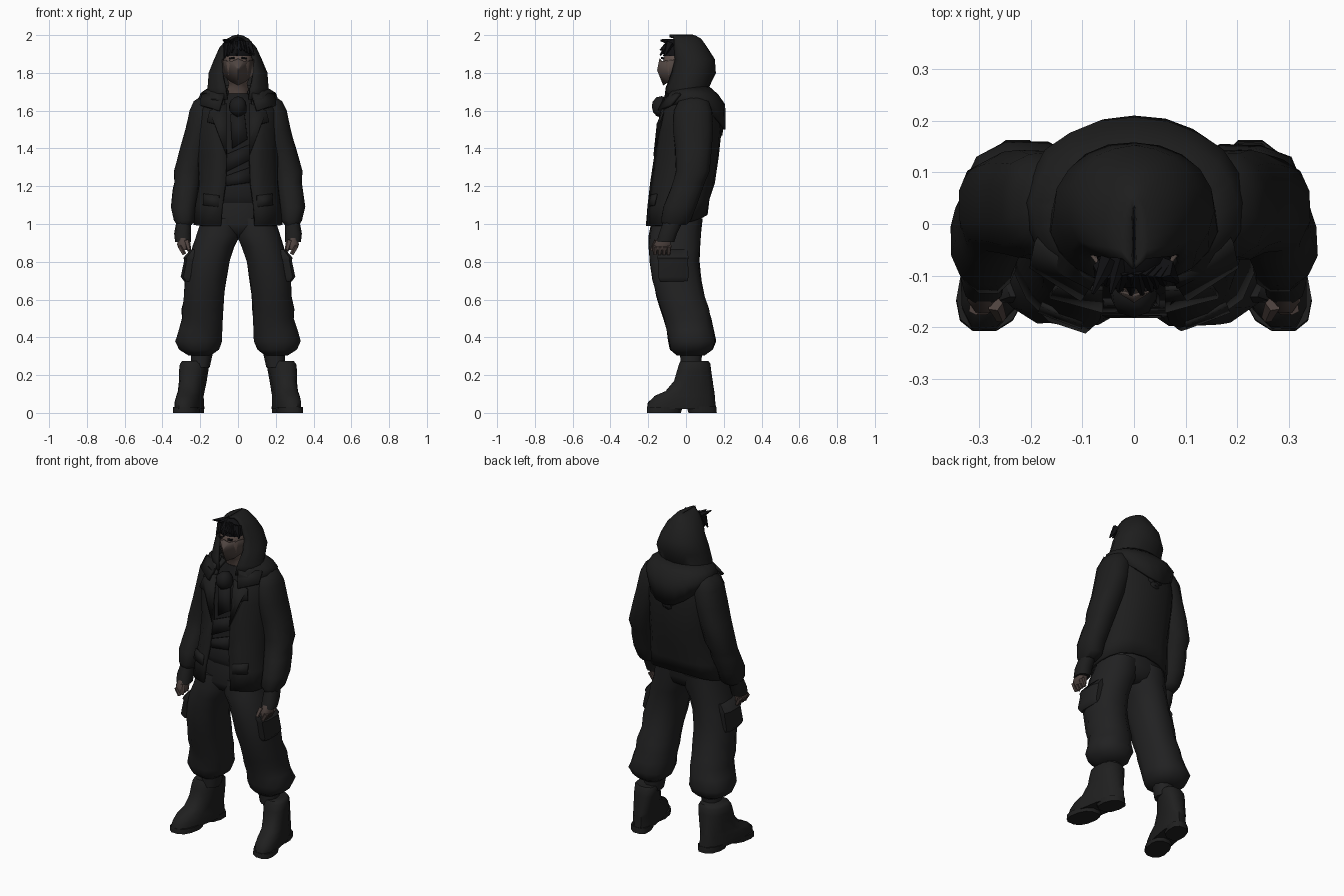
import bpy, bmesh, math, random
from mathutils import Vector
random.seed(4)

def mat(name, r, g, b):
    m = bpy.data.materials.new(name)
    m.diffuse_color = (r, g, b, 1)
    return m

JACKET = mat("jacket black", .0125, .0125, .0125)
PANTS = mat("trouser black", .0155, .0155, .016)
BOOT = mat("boot black", .014, .014, .014)
SCARF = mat("scarf black", .0105, .0105, .011)
HAIR = mat("hair black", .005, .005, .006)
SKIN = mat("skin", .12, .085, .073)
MASK = mat("mask brown", .08, .06, .053)
HAND = mat("hand brown", .075, .054, .048)

def finish(name, bm, m, thick=0, angle=50):
    bmesh.ops.recalc_face_normals(bm, faces=bm.faces)
    me = bpy.data.meshes.new(name)
    bm.to_mesh(me)
    bm.free()
    me.materials.append(m)
    ob = bpy.data.objects.new(name, me)
    bpy.context.collection.objects.link(ob)
    if thick:
        mod = ob.modifiers.new("thickness", 'SOLIDIFY')
        mod.thickness, mod.offset = thick, 0
    bpy.ops.object.select_all(action='DESELECT')
    ob.select_set(True)
    bpy.context.view_layer.objects.active = ob
    bpy.ops.object.shade_smooth_by_angle(angle=math.radians(angle))
    return ob

def loft(name, rows, m, n=12, s=1, power=.85, rough=0, shear=0):
    """Closed stack of rounded rings; row = (z, x0, x1, y0, y1), s mirrors x."""
    bm, rings = bmesh.new(), []
    for z, x0, x1, y0, y1 in rows:
        ring = []
        for i in range(n):
            t = 2 * math.pi * (i + .5) / n
            u, v = [math.copysign(abs(f(t)) ** power, f(t)) for f in (math.sin, math.cos)]
            k = 1 + random.uniform(-rough, rough)
            y = (y0 + y1) / 2 - k * v * (y1 - y0) / 2
            x = (x0 + x1) / 2 + k * u * (x1 - x0) / 2 - shear * y
            ring.append(bm.verts.new((s * x, y, z)))
        rings.append(ring)
    for a, b in zip(rings, rings[1:]):
        for i in range(n):
            j = (i + 1) % n
            bm.faces.new((a[i], a[j], b[j], b[i]))
    bm.faces.new(rings[0])
    bm.faces.new(rings[-1])
    return finish(name, bm, m)

def shell(name, rows, m, n=17, power=.85, thick=.015, rough=0, peak=3):
    """Cloth open at the front; row = (z, rx, y0, y1, half gap, lift at the back)."""
    bm, rings = bmesh.new(), []
    for z, rx, y0, y1, gap, lift in rows:
        t0 = math.asin(min(.99, (gap / rx) ** (1 / power)))
        ring = []
        for i in range(n):
            t = t0 + (2 * math.pi - 2 * t0) * i / (n - 1)
            u, v = [math.copysign(abs(f(t)) ** power, f(t)) for f in (math.sin, math.cos)]
            k = 1 + random.uniform(-rough, rough)
            ring.append(bm.verts.new((k * rx * u, (y0 + y1) / 2 - k * v * (y1 - y0) / 2,
                                      z + lift * ((1 - math.cos(t)) / 2) ** peak)))
        rings.append(ring)
    for a, b in zip(rings, rings[1:]):
        for i in range(n - 1):
            bm.faces.new((a[i], a[i + 1], b[i + 1], b[i]))
    return finish(name, bm, m, thick)

def plate(name, pts, m, s=1, thick=.015):
    bm = bmesh.new()
    bm.faces.new([bm.verts.new((s * x, y, z)) for x, y, z in pts])
    return finish(name, bm, m, thick, 30)

def spike(name, a, b, r0, r1, m, n=5):
    """Tapered stick from a to b."""
    a, b = Vector(a), Vector(b)
    bm = bmesh.new()
    bmesh.ops.create_cone(bm, cap_ends=True, segments=n, radius1=r0, radius2=r1, depth=(b - a).length)
    ob = finish(name, bm, m)
    ob.location = (a + b) / 2
    ob.rotation_euler = (b - a).to_track_quat('Z', 'Y').to_euler()

def lump(name, loc, size, m):
    bm = bmesh.new()
    bmesh.ops.create_icosphere(bm, subdivisions=2, radius=1)
    for v in bm.verts:
        v.co *= random.uniform(.92, 1.06)
        v.co = Vector([c * k for c, k in zip(v.co, size)]) + Vector(loc)
    finish(name, bm, m)

# jacket body, shirt and trouser seat
shell("jacket", [(.99, .235, -.21, .105, .09, .06), (1.1, .222, -.2, .12, .08, .03),
                 (1.22, .205, -.187, .145, .065, 0), (1.36, .205, -.165, .168, .06, 0),
                 (1.5, .21, -.148, .178, .07, 0), (1.6, .205, -.125, .172, .075, 0),
                 (1.66, .18, -.09, .155, .07, 0), (1.7, .1, -.06, .11, .05, 0)], JACKET, rough=.025)
loft("shirt", [(1.11, -.17, .17, -.165, .09), (1.15, -.18, .18, -.182, .1), (1.19, -.165, .165, -.165, .1),
               (1.33, -.17, .17, -.14, .13), (1.5, -.17, .17, -.125, .14), (1.62, -.14, .14, -.09, .12),
               (1.69, -.065, .065, -.07, .08)], SCARF, 14, rough=.02)
loft("trouser_seat", [(.925, -.04, .04, -.12, .03), (.95, -.15, .15, -.165, .065), (1.0, -.195, .195, -.185, .085),
                      (1.16, -.16, .16, -.15, .09)], PANTS, 14)

# head with neck, face mask, eyes
loft("head", [(1.64, -.06, .06, -.06, .06), (1.72, -.056, .056, -.07, .06), (1.745, -.05, .05, -.095, .07),
              (1.79, -.07, .07, -.118, .08), (1.86, -.078, .078, -.125, .09), (1.93, -.07, .07, -.105, .08),
              (1.97, -.035, .035, -.06, .04)], SKIN)
bm = bmesh.new()
for s in (1, -1):
    P = [bm.verts.new(p) for p in ((s*.082, -.06, 1.87), (s*.03, -.13, 1.862), (0, -.138, 1.875),
                                   (0, -.15, 1.815), (0, -.118, 1.735), (s*.04, -.09, 1.755), (s*.078, -.06, 1.79))]
    for f in ((0, 1, 3, 6), (1, 2, 3), (3, 4, 5), (3, 5, 6)):
        bm.faces.new([P[i] for i in f])
bmesh.ops.remove_doubles(bm, verts=bm.verts, dist=.0005)
finish("face_mask", bm, MASK, .006, 30)
for s in (1, -1):
    plate("eye", [(.02, -.129, 1.874), (.045, -.12, 1.872), (.047, -.119, 1.882), (.02, -.129, 1.884)], HAIR, s, .006)

# hair: cap and loose locks over the forehead
loft("hair_cap", [(1.89, -.08, .08, -.12, .06), (1.93, -.075, .075, -.128, .06), (1.965, -.05, .05, -.1, .05),
                  (1.98, -.025, .025, -.07, .03)], HAIR, 10)
for i in range(10):
    x = -.07 + .0155 * i
    spike("hair_lock", (x * .8, -.085, 1.955), (x * 1.05 + random.uniform(-.012, .012), -.14 + abs(x) * .4,
          1.895 + random.uniform(-.02, .03)), .024, .004, HAIR)
for x, z in ((-.08, 1.975), (-.045, 1.97)):
    spike("hair_tuft", (x * .6, -.07, 1.96), (x, -.135, z), .02, .003, HAIR)

# hood and the cowl that runs to a point on the back
shell("hood", [(1.66, .165, -.115, .15, .055, 0), (1.72, .155, -.11, .112, .065, 0), (1.8, .148, -.09, .152, .082, 0),
               (1.87, .12, -.082, .145, .08, 0), (1.93, .092, -.088, .108, .066, 0),
               (1.975, .053, -.095, .075, .042, 0), (1.99, .025, -.095, .05, .02, 0),
               (1.995, .003, -.09, .035, .001, 0)], JACKET, 17, .98, rough=.01)
shell("hood_cowl", [(1.73, .13, -.08, .11, .07, 0), (1.69, .195, -.1, .165, .075, -.01),
                    (1.66, .205, -.13, .2, .08, -.03), (1.63, .19, -.13, .202, .09, -.13)], JACKET, 19, .95,
      rough=.02, peak=4)

# scarf: front knot, tails, sash folds, back knot
lump("scarf_knot", (0, -.13, 1.622), (.05, .052, .056), SCARF)
plate("scarf_tail", [(-.04, -.13, 1.58), (.035, -.13, 1.58), (.05, -.15, 1.45), (-.03, -.145, 1.4)], SCARF, thick=.02)
plate("shirt_fold", [(-.08, -.15, 1.36), (.06, -.155, 1.42), (.065, -.16, 1.34), (-.075, -.165, 1.27)], SCARF)
plate("shirt_fold", [(-.075, -.165, 1.25), (.065, -.16, 1.3), (.065, -.17, 1.22), (-.075, -.17, 1.2)], SCARF)
lump("back_knot", (0, .172, 1.49), (.04, .025, .035), SCARF)
for s in (1, -1):
    plate("back_knot_tail", [(0, .185, 1.47), (.045, .178, 1.5), (.05, .182, 1.54), (.01, .19, 1.52)], SCARF, s)

for s, side in ((1, "left"), (-1, "right")):
    # collar, lapel, pocket flap
    plate("lapel_" + side, [(.06, -.125, 1.64), (.15, -.12, 1.6), (.165, -.14, 1.54), (.125, -.15, 1.53),
                            (.06, -.168, 1.36)], JACKET, s, .01)
    plate("collar_" + side, [(.07, -.1, 1.69), (.19, -.03, 1.69), (.2, -.08, 1.63), (.1, -.145, 1.6)], JACKET, s)
    plate("pocket_flap_" + side, [(.1, -.192, 1.15), (.18, -.155, 1.16), (.185, -.168, 1.1), (.1, -.2, 1.09)], JACKET, s, .01)
    # sleeve and cuff
    loft("sleeve_" + side, [(.995, .245, .325, -.125, .0), (1.02, .225, .34, -.135, .03), (1.09, .22, .356, -.12, .055),
                            (1.18, .205, .346, -.085, .09), (1.22, .2, .338, -.07, .1), (1.28, .185, .342, -.055, .125),
                            (1.4, .15, .308, -.06, .14), (1.5, .12, .28, -.07, .148), (1.6, .1, .258, -.065, .14),
                            (1.65, .1, .235, -.04, .12), (1.68, .1, .19, .0, .09)], JACKET, 12, s, rough=.035)
    loft("cuff_" + side, [(.905, .25, .333, -.158, -.06), (.95, .248, .338, -.145, -.045), (1.02, .25, .325, -.12, -.01)],
         JACKET, 10, s)
    # hand
    loft("palm_" + side, [(.862, .262, .31, -.172, -.085), (.89, .258, .325, -.175, -.08), (.93, .265, .318, -.15, -.075)],
         HAND, 8, s)
    for i in range(4):
        y = -.165 + .024 * i
        spike("finger_" + side, (s * .308, y + .003, .885), (s * .285, y, .84), .015, .011, HAND)
    spike("thumb_" + side, (s * .27, -.155, .91), (s * .258, -.182, .86), .016, .011, HAND)
    # trouser leg with cargo pocket
    loft("trouser_leg_" + side, [(.305, .14, .265, -.05, .1), (.335, .1, .315, -.085, .145), (.38, .08, .335, -.095, .16),
                                 (.44, .08, .315, -.105, .147), (.5, .078, .298, -.122, .135), (.55, .075, .3, -.138, .122),
                                 (.62, .07, .286, -.158, .103), (.7, .06, .285, -.178, .085), (.8, .043, .262, -.195, .072),
                                 (.88, .018, .242, -.2, .075), (.94, -.012, .225, -.197, .08), (1.03, -.015, .195, -.18, .09)],
         PANTS, 12, s, rough=.035)
    loft("cargo_pocket_" + side, [(.695, .24, .285, -.14, .01), (.72, .235, .305, -.153, .018), (.81, .22, .286, -.153, .015),
                                  (.82, .215, .292, -.157, .018), (.865, .2, .252, -.145, .01)], PANTS, 8, s, .65)
    # sock, boot, soles
    loft("sock_" + side, [(.24, .15, .25, -.03, .08), (.33, .13, .25, -.035, .09)], PANTS, 10, s)
    loft("boot_" + side, [(.02, .185, .32, -.21, .163), (.055, .185, .322, -.205, .16), (.09, .188, .318, -.17, .157),
                          (.115, .186, .316, -.11, .152), (.17, .178, .315, -.065, .144), (.22, .17, .316, -.05, .136),
                          (.26, .163, .314, -.038, .13), (.275, .17, .3, -.03, .12)], BOOT, 12, s, .8, rough=.015, shear=.18)
    loft("sole_" + side, [(0, .185, .32, -.21, -.025), (.03, .185, .32, -.208, -.015)], BOOT, 12, s, .8, shear=.18)
    loft("heel_" + side, [(0, .195, .314, .01, .166), (.035, .193, .316, .0, .163)], BOOT, 10, s, .8, shear=.18)
